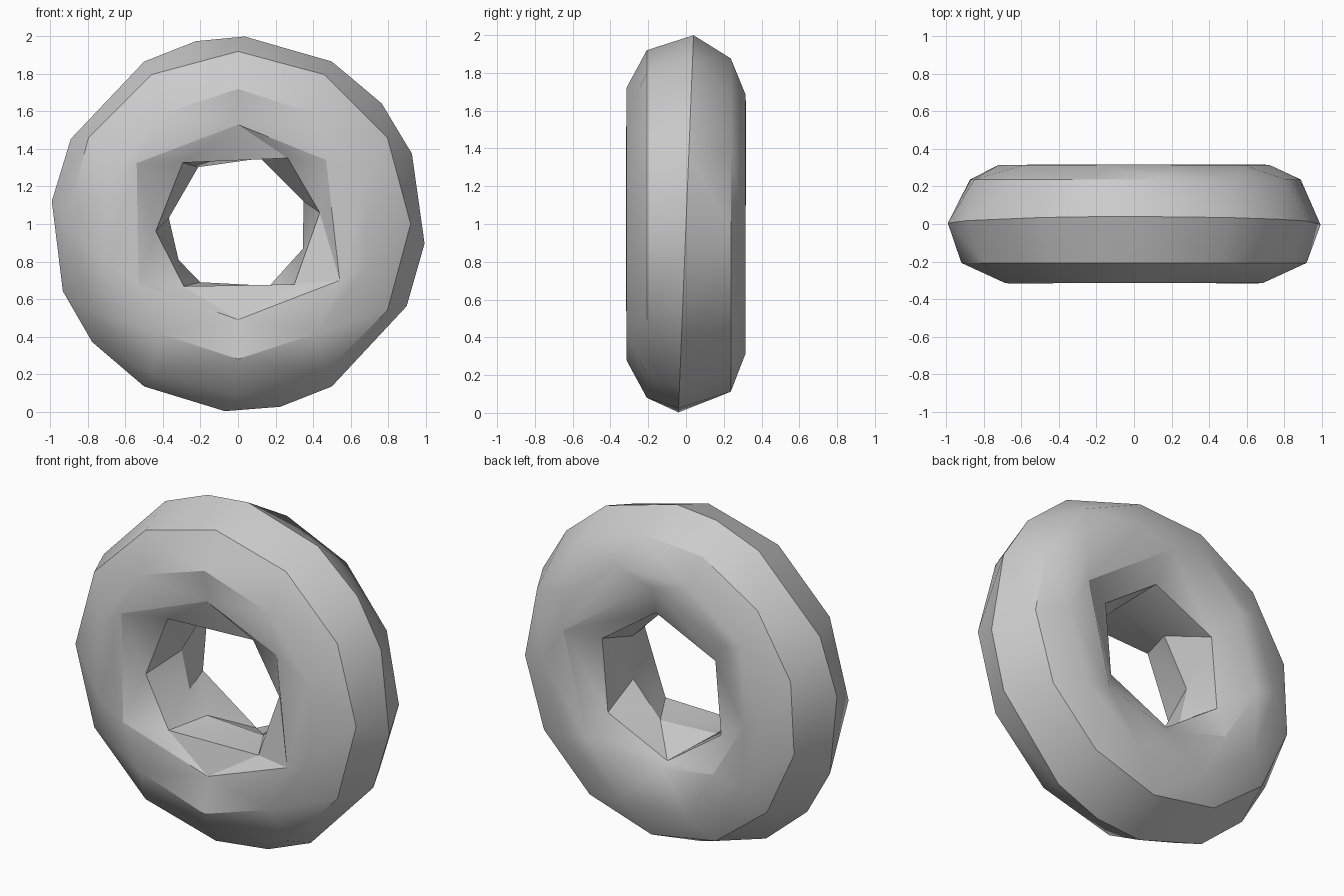
import bpy, bmesh
from math import radians, sin, cos, sqrt

cube = bpy.data.objects.get("Cube")
if cube:
    bpy.data.objects.remove(cube)

MAJOR, MINOR, HALF_DEPTH = 0.665, 0.335, 0.32

grey = bpy.data.materials.new("plain grey")
grey.use_nodes = True
grey.diffuse_color = (0.6, 0.6, 0.6, 1)
grey.node_tree.nodes["Principled BSDF"].inputs["Base Color"].default_value = grey.diffuse_color

bm = bmesh.new()


def ring(angles, radii, side, tilt=0.0):
    """Ring of vertices on the tube; side is -1 front, 1 back, 0 middle."""
    if not isinstance(radii, list):
        radii = [radii] * len(angles)
    out = []
    for a, r in sorted(zip([a % 360 for a in angles], radii)):
        t = radians(a)
        y = side * HALF_DEPTH * sqrt(max(0, 1 - ((r - MAJOR) / MINOR) ** 2))
        v = bm.verts.new((r * cos(t), y + tilt * sin(t), 1 + r * sin(t)))
        out.append((a, v))
    return out


def even(count, phase):
    return [phase + 360 * i / count for i in range(count)]


def stitch(a, b):
    """Zip two rings with different side counts into triangles."""
    def gap(k):
        return abs((b[k][0] - a[0][0] + 180) % 360 - 180)
    start = min(range(len(b)), key=gap)
    n, m = len(a), len(b)
    turn = 360 if b[start][0] - a[0][0] > 180 else 0

    def at_a(i):
        return a[i % n][0] + 360 * (i // n)

    def at_b(j):
        return b[(start + j) % m][0] + 360 * ((start + j) // m) - turn
    i = j = 0
    while i < n or j < m:
        va, vb = a[i % n][1], b[(start + j) % m][1]
        if j == m or (i < n and at_a(i) + at_a(i + 1) <= at_b(j) + at_b(j + 1)):
            i += 1
            bm.faces.new((va, a[i % n][1], vb))
        else:
            j += 1
            bm.faces.new((va, b[(start + j) % m][1], vb))


# Outer rim, front side, hole, back side, in order around the tube
rings = [
    ring([88, 60, 40, 22, -6, -26, -60, -77, -94, -120, -141, -159, 173, 153, 120, 103],
         1.0, 0, 0.04),
    ring(even(12, 90), 0.92, -1),
    ring(even(10, 90), 0.72, -1),
    ring([90, 36, -29, -90, 211, 149], [0.53, 0.58, 0.62, 0.51, 0.62, 0.63], -1),
    ring([8, 53, 132, 185, 229, 313], 0.44, -1),
    ring([71, 19, -21, -63, 237, 211, 175, 125], 0.37, 0),
    ring(even(6, 25), 0.43, 1),
    ring([20, 90, 140, 184, 225, 267, 318], [0.62, 0.62, 0.62, 0.6, 0.55, 0.47, 0.58], 1),
    ring(even(10, 72), 0.72, 1),
    ring(even(13, 80), 0.89, 1),
]
for k, current in enumerate(rings):
    stitch(current, rings[(k + 1) % len(rings)])
bmesh.ops.recalc_face_normals(bm, faces=bm.faces)

mesh = bpy.data.meshes.new("faceted_ring")
bm.to_mesh(mesh)
bm.free()
mesh.materials.append(grey)
obj = bpy.data.objects.new("faceted_ring", mesh)
bpy.context.collection.objects.link(obj)
bpy.context.view_layer.objects.active = obj
obj.select_set(True)
bpy.ops.object.shade_smooth_by_angle(angle=radians(30))
